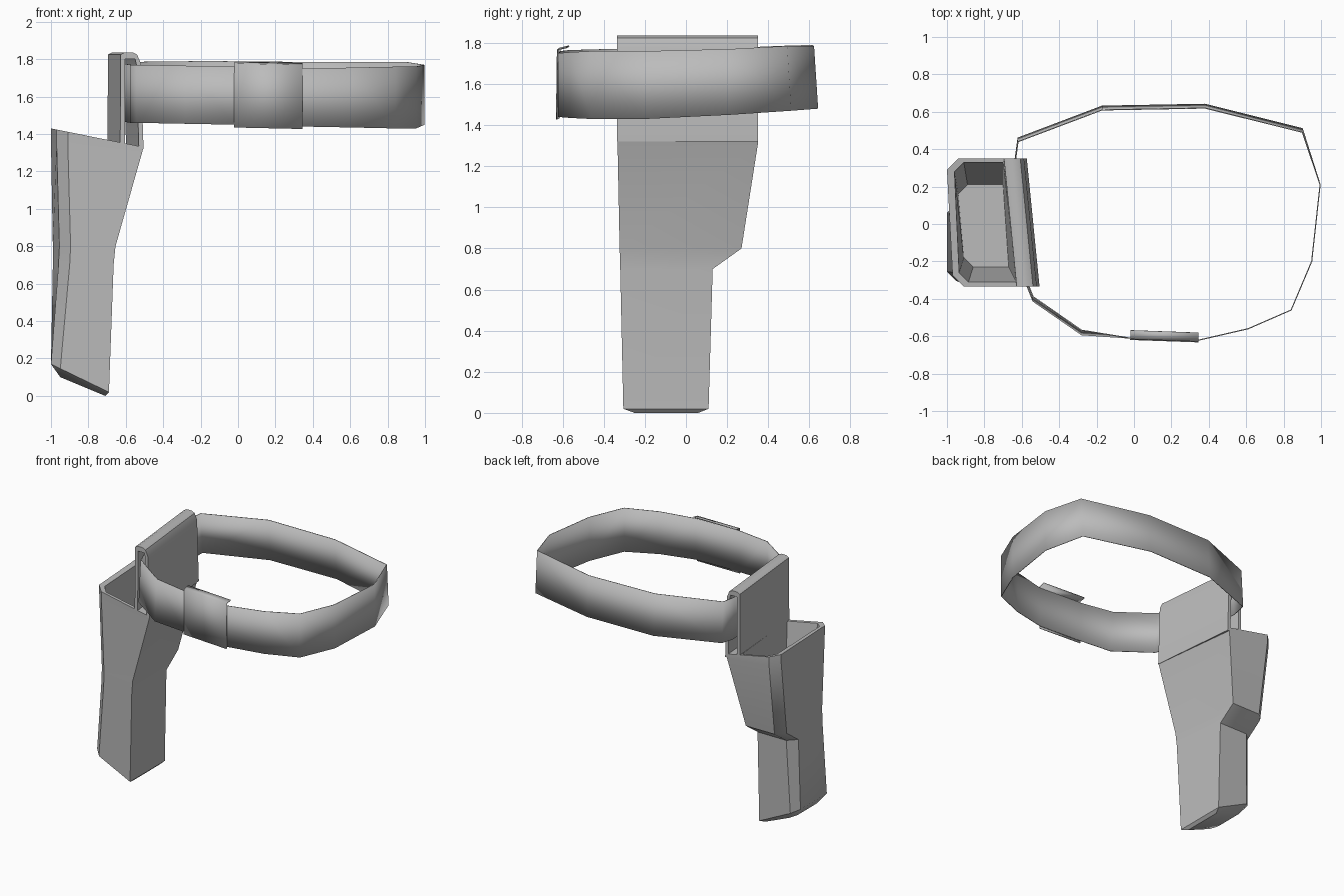
import bpy, bmesh, math

cube = bpy.data.objects.get("Cube")
if cube:
    bpy.data.objects.remove(cube, do_unlink=True)

grey = bpy.data.materials.new("leather grey")
grey.use_nodes = True
grey.diffuse_color = (0.5, 0.5, 0.5, 1)
grey.node_tree.nodes["Principled BSDF"].inputs["Base Color"].default_value = (0.5, 0.5, 0.5, 1)


def loft(name, rings, closed=True, caps=True, thickness=0, angle=40):
    """Skin a list of matching point rings into one object."""
    bm = bmesh.new()
    loops = [[bm.verts.new(p) for p in ring] for ring in rings]
    n = len(loops[0])
    for a, b in zip(loops, loops[1:]):
        for i in range(n if closed else n - 1):
            j = (i + 1) % n
            bm.faces.new((a[i], a[j], b[j], b[i]))
    if caps:
        bm.faces.new(loops[0][::-1])
        bm.faces.new(loops[-1])
    bmesh.ops.recalc_face_normals(bm, faces=bm.faces)
    mesh = bpy.data.meshes.new(name)
    bm.to_mesh(mesh)
    bm.free()
    mesh.materials.append(grey)
    ob = bpy.data.objects.new(name, mesh)
    bpy.context.collection.objects.link(ob)
    if thickness:
        mod = ob.modifiers.new("Thickness", "SOLIDIFY")
        mod.thickness = thickness
        mod.offset = 0
    bpy.ops.object.select_all(action="DESELECT")
    ob.select_set(True)
    bpy.context.view_layer.objects.active = ob
    bpy.ops.object.shade_smooth_by_angle(angle=math.radians(angle))
    return ob


def section(zin, zout, xf, xb, of, ob, yf, yb, c):
    """Pouch cross-section: square corners at the body, cut corners outside."""
    pts = [(xf, yf), (xb, yb), (ob + c, yb), (ob, yb - c), (of, yf + c), (of + c, yf)]
    xin = max(xf, xb)
    xout = min(of, ob)
    return [(x, y, zin + (zout - zin) * (x - xin) / (xout - xin)) for x, y in pts]


# Pouch: outer skin from the toe up to the rim, then down inside to the floor
loft("holster_pouch", [
    section(0.00, 0.10, -0.71, -0.71, -0.95, -0.95, -0.25, 0.06, 0.04),
    section(0.02, 0.17, -0.69, -0.69, -1.00, -1.00, -0.305, 0.11, 0.05),
    section(0.70, 0.70, -0.665, -0.69, -0.96, -0.99, -0.32, 0.13, 0.06),
    section(0.80, 0.80, -0.655, -0.69, -0.955, -0.99, -0.323, 0.27, 0.06),
    section(1.30, 1.36, -0.513, -0.59, -0.97, -1.00, -0.333, 0.35, 0.06),
    section(1.33, 1.43, -0.505, -0.58, -0.97, -1.00, -0.335, 0.35, 0.06),
    section(1.355, 1.42, -0.63, -0.70, -0.935, -0.96, -0.31, 0.33, 0.05),
    section(0.87, 0.87, -0.67, -0.70, -0.91, -0.94, -0.23, 0.21, 0.05),
])

# Belt loop: a folded sheet standing on the body side of the pouch
arch = [(0, 1.32), (-0.015, 1.78), (-0.035, 1.825), (-0.06, 1.837), (-0.10, 1.837),
        (-0.122, 1.825), (-0.125, 1.35), (-0.10, 1.35), (-0.098, 1.80), (-0.045, 1.80),
        (-0.038, 1.77), (-0.025, 1.32)]
loft("belt_loop", [[(x0 + dx, y, z) for dx, z in arch]
                   for x0, y in ((-0.505, -0.335), (-0.573, 0.35))])

# Belt: plan points with lower and upper edge heights; the rear leans outward
path = [(-0.635, 0.34, 1.47, 1.78), (-0.62, 0.45, 1.48, 1.785), (-0.17, 0.62, 1.48, 1.79),
        (0.38, 0.63, 1.48, 1.785), (0.90, 0.50, 1.47, 1.785), (0.995, 0.21, 1.45, 1.77),
        (0.95, -0.20, 1.43, 1.76), (0.84, -0.46, 1.43, 1.76), (0.61, -0.56, 1.435, 1.755),
        (0.35, -0.62, 1.44, 1.75), (-0.02, -0.61, 1.45, 1.76), (-0.28, -0.58, 1.455, 1.765),
        (-0.54, -0.40, 1.46, 1.77), (-0.572, -0.32, 1.46, 1.77)]
lower = [(x, y + (0.01 if y > 0.3 else -0.012 if x < -0.2 else 0), z) for x, y, z, _ in path]
upper = [(x, y - (0.01 if y > 0.3 else -0.012 if x < -0.2 else 0), z) for x, y, _, z in path]
loft("belt", [lower, upper], caps=False, thickness=0.006, angle=30)

# Buckle: thin front plate with a lip folded back over the belt
lip = [(0.045, 1.785), (0.0, 1.775), (-0.004, 1.435)]
loft("buckle_plate", [[(x, y + dy, z - drop) for dy, z in lip]
                      for x, y, drop in ((-0.02, -0.613, 0), (0.345, -0.626, 0.008))],
     closed=False, caps=False, thickness=0.006, angle=30)
